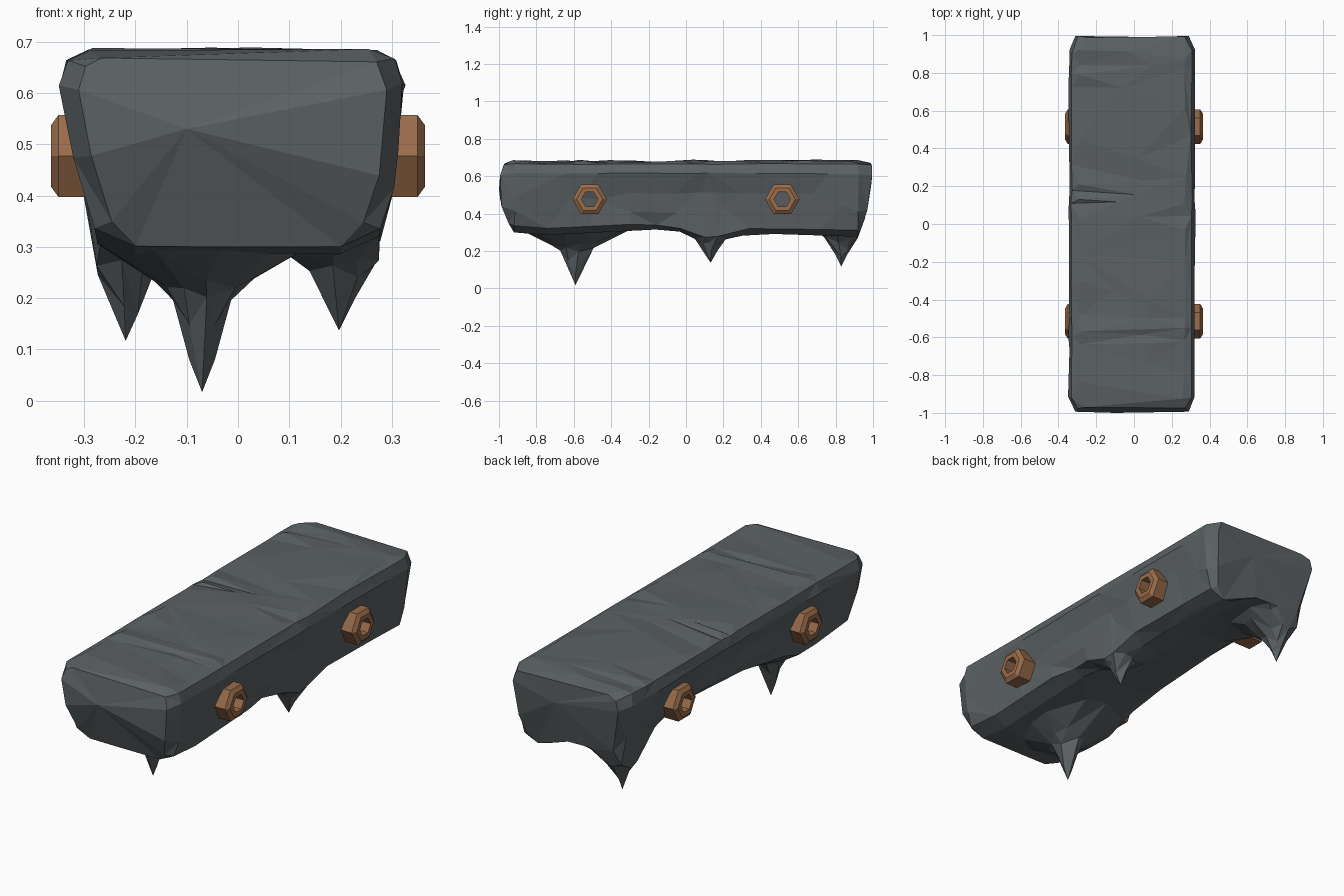
import bpy, bmesh, math, random

if "Cube" in bpy.data.objects:
    bpy.data.objects.remove(bpy.data.objects["Cube"])

random.seed(4)


def material(name, rgb):
    m = bpy.data.materials.new(name)
    m.diffuse_color = (*rgb, 1)
    m.use_nodes = True
    m.node_tree.nodes["Principled BSDF"].inputs["Base Color"].default_value = m.diffuse_color
    return m


def make_object(name, bm, mat):
    bmesh.ops.recalc_face_normals(bm, faces=bm.faces)
    me = bpy.data.meshes.new(name)
    bm.to_mesh(me)
    bm.free()
    me.materials.append(mat)
    ob = bpy.data.objects.new(name, me)
    bpy.context.collection.objects.link(ob)
    return ob


def bridge(bm, a, b):
    n = len(a)
    for i in range(n):
        j = (i + 1) % n
        bm.faces.new((a[i], a[j], b[j], b[i]))


def lerp(table, v):
    for (a, p), (b, q) in zip(table, table[1:]):
        if v <= b:
            t = max(0, (v - a) / (b - a))
            return p + (q - p) * t
    return table[-1][1]


stone = material("stone", (0.105, 0.12, 0.128))
copper = material("copper", (0.32, 0.15, 0.07))

# Slab section (x, z) above the underside, going left over the top to the right
UPPER = [(-0.305, 0.43), (-0.33, 0.53), (-0.345, 0.615), (-0.33, 0.665), (-0.29, 0.682), (-0.1, 0.686),
         (0.08, 0.686), (0.27, 0.682), (0.305, 0.665), (0.322, 0.615), (0.314, 0.51), (0.302, 0.41)]
# Columns of the underside and stations along the slab, closer together at the spikes
COLUMNS = [0.275, 0.25, 0.225, 0.197, 0.17, 0.14, 0.09, 0.03, -0.015, -0.045, -0.07,
           -0.095, -0.125, -0.165, -0.195, -0.218, -0.24, -0.275]
STATIONS = [-1, -0.92, -0.84, -0.74, -0.67, -0.63, -0.59, -0.55, -0.5, -0.42, -0.3, -0.15, -0.03, 0.05,
            0.095, 0.13, 0.165, 0.21, 0.3, 0.45, 0.62, 0.74, 0.795, 0.83, 0.865, 0.92, 1]
# Height of the underside on the right, and its extra rise towards the left
UNDER = [(-0.92, 0.30), (-0.75, 0.285), (-0.45, 0.30), (-0.15, 0.315), (0.05, 0.30),
         (0.3, 0.28), (0.5, 0.292), (0.7, 0.28), (0.92, 0.275)]
RISE = [(-0.9, 0), (-0.3, 0.01), (0, 0.05), (0.3, 0.085), (0.7, 0.1), (0.9, 0.08), (1, 0.06)]
# Lower walls draw inwards along the middle
WAIST = [(-0.92, 1.0), (-0.72, 0.97), (-0.45, 0.92), (0.4, 0.92), (0.66, 0.95), (0.92, 1.0)]
# How far the rounded ends pull back at each height
FRONT = [(0.28, 0.10), (0.34, 0.055), (0.42, 0.02), (0.55, 0.0), (0.62, 0.008), (0.67, 0.03)]
BACK = [(0.28, 0.08), (0.34, 0.055), (0.42, 0.03), (0.55, 0.012), (0.64, 0.0), (0.67, 0.012)]
# Spikes: centre, stretch along y, flared profile (radius, z)
SPIKES = [
    (-0.07, -0.59, 1.35, [(0, 0), (0.025, 0.08), (0.045, 0.18), (0.075, 0.222), (0.14, 0.262), (0.2, 0.3), (0.3, 0.4)]),
    (0.197, 0.13, 1.2, [(0, 0.117), (0.028, 0.19), (0.045, 0.24), (0.08, 0.277), (0.14, 0.31), (0.25, 0.4)]),
    (-0.218, 0.83, 1.2, [(0, 0.095), (0.022, 0.16), (0.045, 0.235), (0.08, 0.28), (0.14, 0.33), (0.25, 0.42)]),
]


def underside(x, y):
    t = min(1, max(0, (0.22 - x) / 0.25))
    z = lerp(UNDER, y) + lerp(RISE, y) * t * t * (3 - 2 * t)
    z += 0.035 * max(0, (abs(x) - 0.2) / 0.075)
    for cx, cy, stretch, profile in SPIKES:
        r = math.hypot(x - cx, (y - cy) / stretch)
        if r < profile[-1][0]:
            z = min(z, lerp(profile, r))
    return z


def slab():
    bm = bmesh.new()
    rings = []
    for y in STATIONS:
        ring = []
        for x, z in [(x, underside(x, y)) for x in COLUMNS] + UPPER:
            yy = y
            if abs(y) == 1:
                x *= 0.9
                z = 0.5 + (z - 0.5) * 0.92
                yy = y + lerp(FRONT, z) if y < 0 else y - lerp(BACK, z)
            elif z > 0.67:
                z += random.uniform(-0.012, 0.003)
            elif z > 0.35:
                if z < 0.6:
                    x *= lerp(WAIST, y)
                x += random.uniform(-0.005, 0.005)
            ring.append(bm.verts.new((x, yy, z)))
        rings.append(ring)
    for a, b in zip(rings, rings[1:]):
        bridge(bm, a, b)
    for ring, tip in ((rings[0], (-0.1, -1, 0.53)), (rings[-1], (0.06, 0.99, 0.55))):
        v = bm.verts.new(tip)
        for i in range(len(ring)):
            bm.faces.new((ring[i], ring[(i + 1) % len(ring)], v))
    bmesh.ops.triangulate(bm, faces=bm.faces)
    return make_object("stone_slab", bm, stone)


# Collapse the slab into irregular chiselled facets
body = slab()
bpy.context.view_layer.objects.active = body
mod = body.modifiers.new("facets", 'DECIMATE')
mod.ratio = 0.3
bpy.ops.object.modifier_apply(modifier=mod.name)


# Hexagonal nuts on both long sides: profile (radius, x)
def nut(name, side, y):
    bm = bmesh.new()
    rings = []
    for r, x in [(0.044, 0.255), (0.044, 0.364), (0.07, 0.364), (0.092, 0.35), (0.092, 0.255)]:
        rings.append([bm.verts.new((side * x, y + r * math.cos(i * math.pi / 3),
                                    0.477 + r * math.sin(i * math.pi / 3))) for i in range(6)])
    for a, b in zip(rings, rings[1:] + rings[:1]):
        bridge(bm, a, b)
    make_object(name, bm, copper)


for side, label in ((-1, "left"), (1, "right")):
    nut(label + "_front_nut", side, -0.515)
    nut(label + "_back_nut", side, 0.515)
